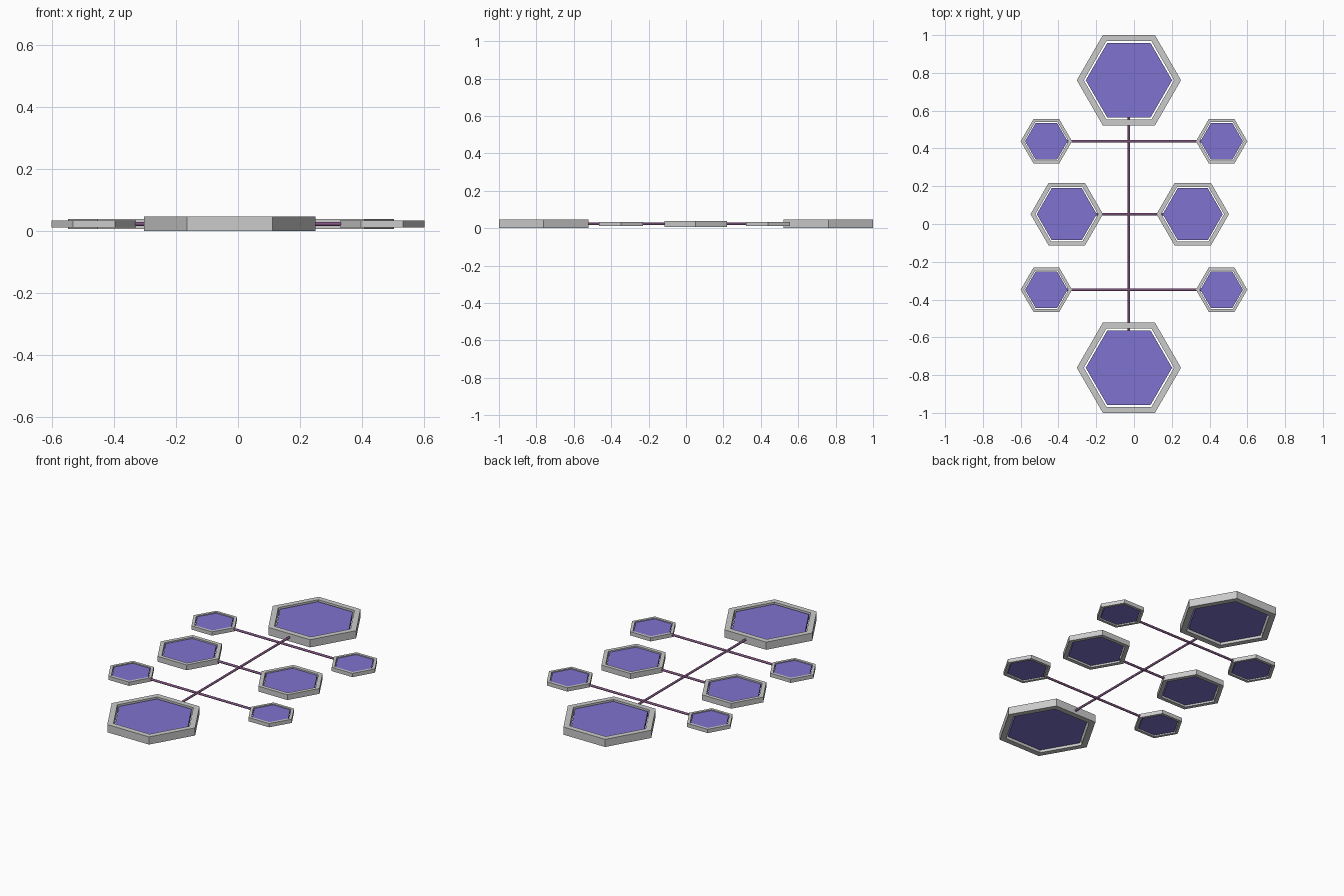
import bpy, bmesh
from math import cos, sin, pi
from mathutils import Vector

if "Cube" in bpy.data.objects:
    bpy.data.objects.remove(bpy.data.objects["Cube"])

MID_Z = 0.023
CX = -0.027          # the spine and large cells sit slightly left of centre


def material(name, color):
    m = bpy.data.materials.new(name)
    m.diffuse_color = color
    m.use_nodes = True
    m.node_tree.nodes["Principled BSDF"].inputs["Base Color"].default_value = m.diffuse_color
    return m


violet = material("violet", (0.21, 0.17, 0.62, 1))
plum = material("plum", (0.22, 0.09, 0.22, 1))


def make_object(name, bm, loc, mat=None):
    bmesh.ops.recalc_face_normals(bm, faces=bm.faces)
    mesh = bpy.data.meshes.new(name)
    bm.to_mesh(mesh)
    bm.free()
    obj = bpy.data.objects.new(name, mesh)
    obj.location = loc
    if mat:
        mesh.materials.append(mat)
    bpy.context.collection.objects.link(obj)
    return obj


def hexagon(bm, r, z):
    return [bm.verts.new((r * cos(i * pi / 3), r * sin(i * pi / 3), z)) for i in range(6)]


def cell(name, x, y, r):
    h = r / 6
    # open hexagonal frame: a rectangular section swept round six corners
    bm = bmesh.new()
    loops = [hexagon(bm, k * r, z) for k, z in
             ((1, -h / 2), (1, h / 2), (0.865, h / 2), (0.865, -h / 2))]
    for a, b in zip(loops, loops[1:] + loops[:1]):
        for i in range(6):
            j = (i + 1) % 6
            bm.faces.new((a[i], a[j], b[j], b[i]))
    make_object(name + "_frame", bm, (x, y, MID_Z))
    # inset panel with a narrow gap to the frame
    bm = bmesh.new()
    low, high = hexagon(bm, 0.828 * r, -0.28 * h), hexagon(bm, 0.828 * r, 0.35 * h)
    bm.faces.new(low)
    bm.faces.new(high)
    for i in range(6):
        j = (i + 1) % 6
        bm.faces.new((low[i], low[j], high[j], high[i]))
    make_object(name + "_panel", bm, (x, y, MID_Z), violet)


def rod(name, a, b, radius=0.0066):
    a, b = Vector((*a, MID_Z)), Vector((*b, MID_Z))
    bm = bmesh.new()
    bmesh.ops.create_cone(bm, cap_ends=True, segments=12, radius1=radius,
                          radius2=radius, depth=(b - a).length)
    obj = make_object(name, bm, (a + b) / 2, plum)
    obj.rotation_euler = (b - a).to_track_quat('Z', 'Y').to_euler()
    for p in obj.data.polygons:
        p.use_smooth = len(p.vertices) == 4
    return obj


# large cells at both ends of the spine
for label, s in (("front", -1), ("back", 1)):
    cell("large_" + label, CX, s * 0.761, 0.276)
rod("spine_rod", (CX, -0.761), (CX, 0.761))

# medium pair in the middle
for label, x in (("left", -0.356), ("right", 0.311)):
    cell("medium_" + label, x, 0.052, 0.192)
rod("middle_rod", (-0.356, 0.052), (0.311, 0.052))

# small pairs on the outer crossbars
for label, y in (("front", -0.348), ("back", 0.438)):
    for side, s in (("left", -1), ("right", 1)):
        cell("small_%s_%s" % (label, side), s * 0.464, y, 0.136)
    rod(label + "_cross_rod", (-0.464, y), (0.464, y))
